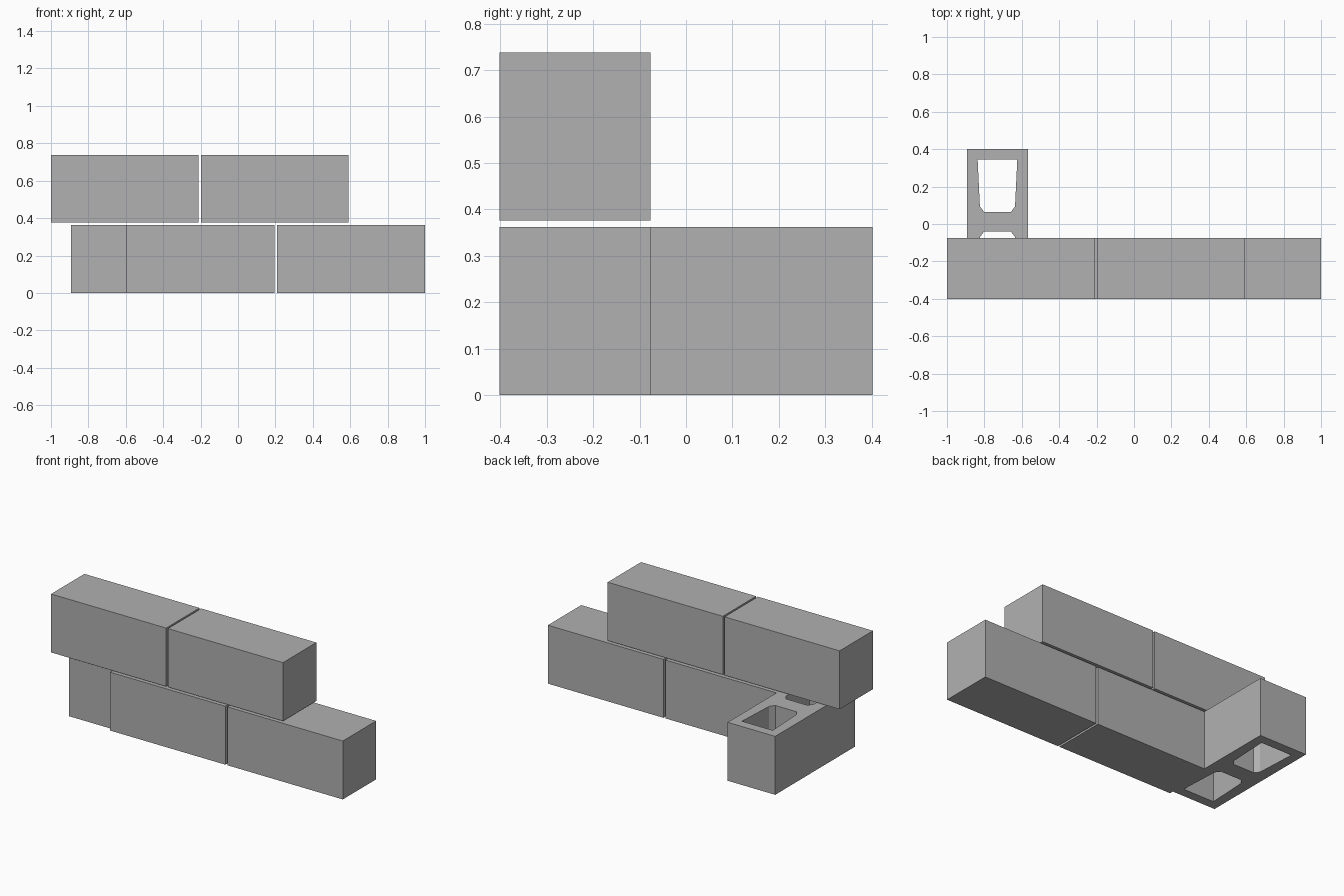
import bpy
import bmesh

if "Cube" in bpy.data.objects:
    bpy.data.objects.remove(bpy.data.objects["Cube"])

# Concrete colour
concrete = bpy.data.materials.new("concrete_grey")
concrete.diffuse_color = (0.44, 0.44, 0.44, 1.0)
concrete.use_nodes = True
concrete.node_tree.nodes["Principled BSDF"].inputs["Base Color"].default_value = concrete.diffuse_color

HEIGHT = 0.362
UPPER_Z = 0.376


def prism(name, outline, z0, z1, color=None):
    """Extrude a flat outline upward into a closed solid."""
    bm = bmesh.new()
    base = bm.faces.new([bm.verts.new((x, y, z0)) for x, y in outline])
    up = bmesh.ops.extrude_face_region(bm, geom=[base])["geom"]
    for v in up:
        if isinstance(v, bmesh.types.BMVert):
            v.co.z = z1
    bmesh.ops.recalc_face_normals(bm, faces=bm.faces)
    mesh = bpy.data.meshes.new(name)
    bm.to_mesh(mesh)
    bm.free()
    obj = bpy.data.objects.new(name, mesh)
    bpy.context.collection.objects.link(obj)
    if color:
        mesh.materials.append(color)
    return obj


def block(name, x0, x1, y0, y1, z):
    return prism(name, [(x0, y0), (x1, y0), (x1, y1), (x0, y1)],
                 z, z + HEIGHT, concrete)


# Solid wall blocks: two courses, staggered
for name, x0, x1, z in [
    ("lower_left_block", -0.595, 0.195, 0.0),
    ("lower_right_block", 0.208, 1.0, 0.0),
    ("upper_left_block", -1.0, -0.211, UPPER_Z),
    ("upper_right_block", -0.199, 0.59, UPPER_Z),
]:
    block(name, x0, x1, -0.402, -0.076, z)

# Hollow corner block turned across the wall
XC, YC = -0.73, 0.012
corner = block("corner_block", XC - 0.163, XC + 0.163, YC - 0.39, 0.402, 0.0)

# Two mirrored tapered cells, each cut right through the corner block
half = [(0.072, 0.053), (0.094, 0.082), (0.106, 0.332)]
cell = half + [(-x, y) for x, y in reversed(half)]
for side, label in ((1, "back"), (-1, "front")):
    cutter = prism(label + "_cell_cutter",
                   [(XC + x, YC + side * y) for x, y in cell],
                   -0.1, HEIGHT + 0.1)
    cutter.hide_render = True
    cutter.hide_viewport = True
    cutter.display_type = 'WIRE'
    mod = corner.modifiers.new(label + "_cell", 'BOOLEAN')
    mod.operation = 'DIFFERENCE'
    mod.solver = 'EXACT'
    mod.object = cutter
